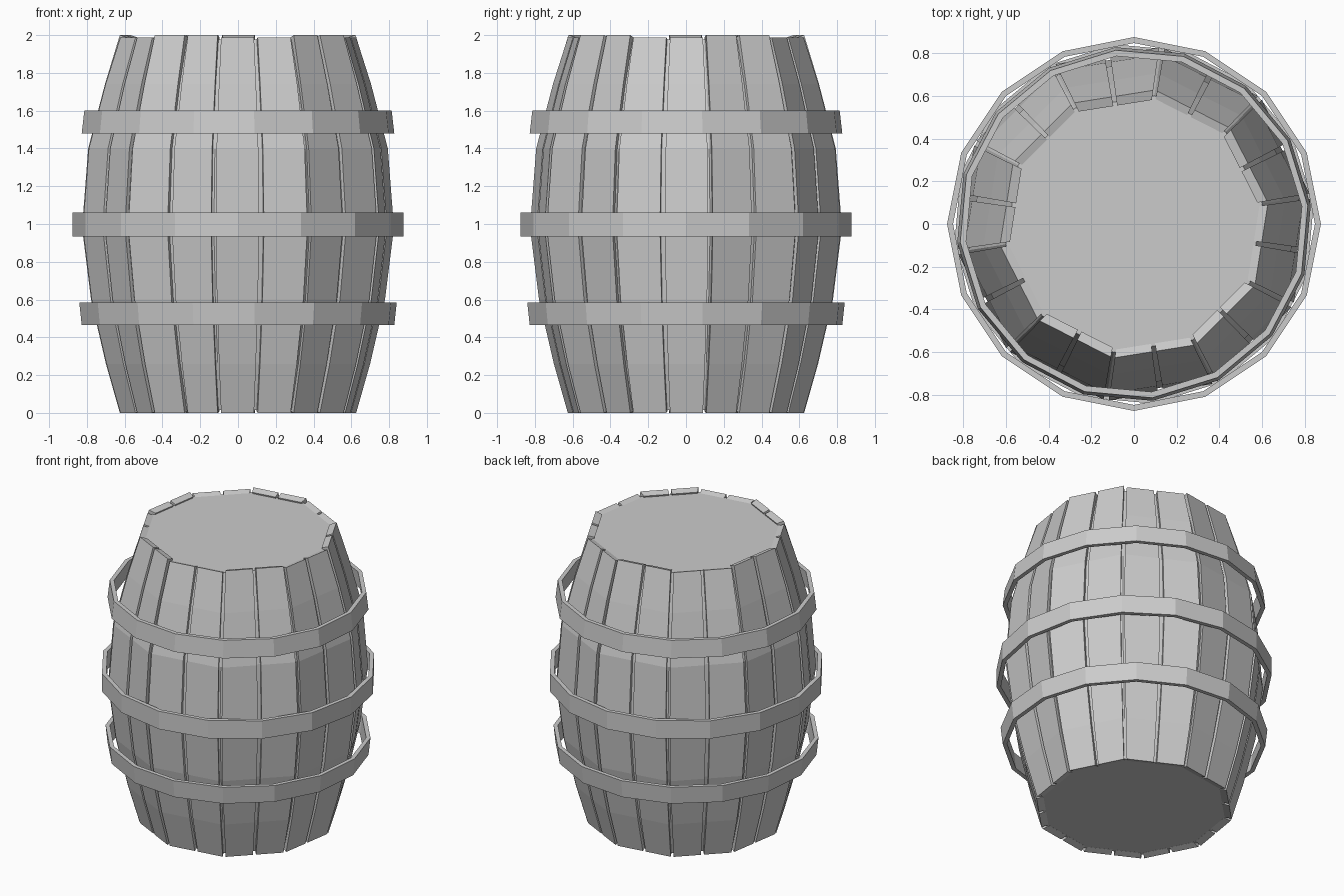
import bpy
import bmesh
from math import cos, sin, radians
from mathutils import Vector

cube = bpy.data.objects.get("Cube")
if cube:
    bpy.data.objects.remove(cube)

grey = bpy.data.materials.new("plain grey")
grey.use_nodes = True
COLOUR = (0.6, 0.6, 0.6, 1)
grey.diffuse_color = COLOUR
grey.node_tree.nodes["Principled BSDF"].inputs["Base Color"].default_value = COLOUR

SIDES = 10      # flat barrel sides, two staves on each
TURN = 9        # degrees to the first corner
THICK = 0.048
PROFILE = [Vector(p) for p in ((0.635, 0), (0.71, 0.26), (0.79, 0.6), (0.838, 0.98),
                               (0.805, 1.4), (0.715, 1.74), (0.635, 2))]


def finish(name, bm):
    bmesh.ops.recalc_face_normals(bm, faces=bm.faces)
    mesh = bpy.data.meshes.new(name)
    bm.to_mesh(mesh)
    bm.free()
    mesh.materials.append(grey)
    obj = bpy.data.objects.new(name, mesh)
    bpy.context.collection.objects.link(obj)


def polar(r, z, degrees):
    return Vector((r * cos(radians(degrees)), r * sin(radians(degrees)), z))


def loft(bm, rings, caps=True, wrap=False):
    """Skin closed rings of points, with end caps or joined into a loop."""
    rows = [[bm.verts.new(p) for p in ring] for ring in rings]
    n = len(rows[0])
    pairs = list(zip(rows, rows[1:])) + ([(rows[-1], rows[0])] if wrap else [])
    for a, b in pairs:
        for i in range(n):
            j = (i + 1) % n
            bm.faces.new((a[i], a[j], b[j], b[i]))
    if caps:
        bm.faces.new(rows[0])
        bm.faces.new(rows[-1])


def inset_profile(depth):
    """Profile moved inward along its own normal."""
    result = []
    for i, p in enumerate(PROFILE):
        d = PROFILE[min(i + 1, len(PROFILE) - 1)] - PROFILE[max(i - 1, 0)]
        result.append(p + Vector((-d.y, d.x)).normalized() * depth)
    return result


# Staves: two planks per side, split by narrow grooves
inner = inset_profile(THICK)
bm = bmesh.new()
for k in range(SIDES):
    a0 = TURN + k * 360 / SIDES
    a1 = a0 + 360 / SIDES
    drop = 0.012 if k % 2 else 0
    for t0, t1 in ((0.025, 0.475), (0.525, 0.975)):
        rings = []
        for i, (o, n) in enumerate(zip(PROFILE, inner)):
            lower = drop if i == len(PROFILE) - 1 else 0
            corners = ((o, t0), (o, t1), (n, t1), (n, t0))
            rings.append([polar(p.x, p.y - lower, a0).lerp(polar(p.x, p.y - lower, a1), t)
                          for p, t in corners])
        loft(bm, rings)
finish("staves", bm)

# Closed body behind the grooves, with both lids
core = inset_profile(0.022)
core[0].y, core[-1].y = 0.014, 1.976
core[0].x = core[-1].x = 0.608
bm = bmesh.new()
loft(bm, [[polar(p.x, p.y, TURN + 360 / SIDES * k) for k in range(SIDES)] for p in core])
finish("barrel_body_and_lids", bm)

# Hoops: name, bottom radius and height, top radius and height, turn
HOOPS = (("lower_hoop", 0.832, 0.465, 0.845, 0.585, 6),
         ("middle_hoop", 0.875, 0.935, 0.875, 1.06, 0),
         ("upper_hoop", 0.832, 1.48, 0.818, 1.6, 6))
for name, r0, z0, r1, z1, turn in HOOPS:
    section = ((r0, z0), (r1, z1), (r1 - 0.028, z1), (r0 - 0.028, z0))
    bm = bmesh.new()
    loft(bm, [[polar(r, z, turn + k * 22.5) for r, z in section] for k in range(16)],
         caps=False, wrap=True)
    finish(name, bm)
